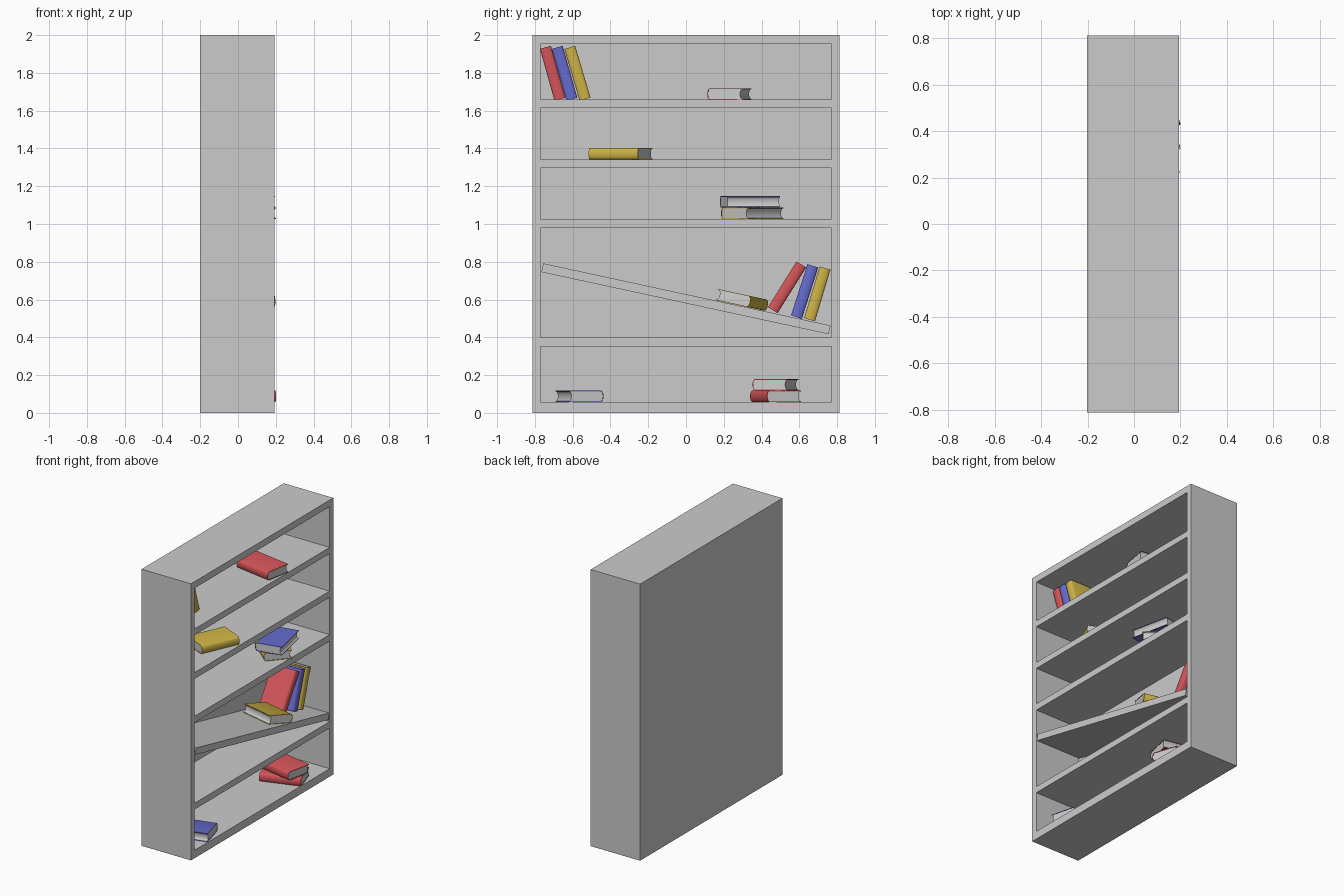
import bpy, bmesh
from math import radians, sin, cos, pi
from mathutils import Matrix, Vector

if "Cube" in bpy.data.objects:
    bpy.data.objects.remove(bpy.data.objects["Cube"])

X0, X1 = -0.202, 0.193          # back and open front of the bookcase
L, W, T = 0.285, 0.19, 0.06     # book height, width, thickness


def box(name, lo, hi):
    lo, hi = Vector(lo), Vector(hi)
    bpy.ops.mesh.primitive_cube_add(size=1)
    ob = bpy.context.object
    ob.name = name
    ob.data.transform(Matrix.Translation((lo + hi) / 2) @ Matrix.Diagonal((*(hi - lo), 1)))
    return ob


def material(name, col):
    m = bpy.data.materials.new(name)
    m.diffuse_color = (*col, 1)
    m.use_nodes = True
    m.node_tree.nodes["Principled BSDF"].inputs["Base Color"].default_value = m.diffuse_color
    return m


COLORS = {
    "red": material("red_cover", (0.66, 0.09, 0.10)),
    "blue": material("blue_cover", (0.13, 0.15, 0.62)),
    "yellow": material("yellow_cover", (0.62, 0.45, 0.06)),
}


def extrude_profile(name, pts, length, matrix, mat=None):
    """Extrude an x/z outline along y, centred on the origin."""
    bm = bmesh.new()
    f = bm.faces.new([bm.verts.new((x, -length / 2, z)) for x, z in pts])
    r = bmesh.ops.extrude_face_region(bm, geom=[f])
    bmesh.ops.translate(bm, vec=(0, length, 0),
                        verts=[v for v in r["geom"] if isinstance(v, bmesh.types.BMVert)])
    bmesh.ops.recalc_face_normals(bm, faces=bm.faces)
    me = bpy.data.meshes.new(name)
    bm.to_mesh(me)
    bm.free()
    ob = bpy.data.objects.new(name, me)
    bpy.context.collection.objects.link(ob)
    ob.matrix_world = matrix
    if mat:
        me.materials.append(mat)
    bpy.ops.object.select_all(action='DESELECT')
    ob.select_set(True)
    bpy.context.view_layer.objects.active = ob
    bpy.ops.object.shade_smooth_by_angle(angle=radians(35))
    return ob


def arc(cx, rx, rz, n=8):
    return [(cx + rx * cos(-pi / 2 + pi * i / n), rz * sin(-pi / 2 + pi * i / n)) for i in range(n + 1)]


def book(name, color, matrix):
    h, t, r = T / 2, 0.004, 0.014
    cx = W / 2 - r
    spine_out, spine_in = arc(cx, r, h), arc(cx, r - t, h - t)
    # cover: two boards joined by a rounded spine
    cover = [(-W / 2, -h)] + spine_out + [(-W / 2, h), (-W / 2, h - t)] + spine_in[::-1] + [(-W / 2, t - h)]
    extrude_profile(name + "_cover", cover, L, matrix, COLORS[color])
    # pages: block with a hollow fore-edge
    hollow = [(-x - W / 2 + 0.002, z) for x, z in arc(0, -0.012, h - t)]
    extrude_profile(name + "_pages", spine_in + hollow[::-1], L - 0.004, matrix)


# ---- bookcase carcass
for name, y in (("left_side", -0.813), ("right_side", 0.771)):
    box(name, (X0, y, 0), (X1, y + 0.042, 2))
box("back_panel", (X0, -0.771, 0), (X0 + 0.03, 0.771, 2))
boards = [("bottom_board", 0, 0.058), ("lower_shelf", 0.352, 0.398), ("middle_shelf", 0.98, 1.027),
          ("upper_shelf", 1.297, 1.342), ("high_shelf", 1.613, 1.658), ("top_board", 1.952, 2)]
for name, z0, z1 in boards:
    box(name, (X0 + 0.03, -0.771, z0), (X1, 0.771, z1))

# ---- collapsed, sloping shelf
TILT = radians(-12.2)
shelf = box("fallen_shelf", (X0 + 0.03, -0.778, -0.0235), (X1, 0.778, 0.0235))
shelf.matrix_world = Matrix.Translation((0, 0, 0.604)) @ Matrix.Rotation(TILT, 4, 'X')

# ---- lying books: name, colour, centre y, centre z, turn, front-most x, slope
lying = [
    ("high_flat_book", "red", 0.230, 1.688, -99.7, 0.190, 0),
    ("upper_flat_book", "yellow", -0.347, 1.372, -24, 0.190, 0),
    ("stack_top_book", "blue", 0.339, 1.118, 192, 0.197, 0),
    ("stack_bottom_book", "yellow", 0.350, 1.057, 229, 0.202, 0),
    ("sliding_book", "yellow", 0.299, 0.597, 70.5, 0.198, TILT),
    ("floor_book", "blue", -0.564, 0.088, 104.7, 0.190, 0),
    ("floor_stack_top", "red", 0.474, 0.149, -101.7, 0.192, 0),
    ("floor_stack_bottom", "red", 0.474, 0.088, -71.6, 0.202, 0),
]
for name, col, y, z, turn, xmax, slope in lying:
    a = radians(turn)
    x = xmax - (W * abs(cos(a)) + L * abs(sin(a))) / 2
    book(name, col, Matrix.Translation((x, y, z)) @ Matrix.Rotation(slope, 4, 'X') @ Matrix.Rotation(a, 4, 'Z'))

# ---- leaning books: name, colour, centre y, centre z, lean from vertical
leaning = [
    ("high_leaning_1", "red", -0.706, 1.798, -15.6),
    ("high_leaning_2", "blue", -0.643, 1.798, -15.8),
    ("high_leaning_3", "yellow", -0.575, 1.798, -16.5),
    ("fallen_leaning_1", "red", 0.535, 0.665, 32),
    ("fallen_leaning_2", "blue", 0.628, 0.643, 17.7),
    ("fallen_leaning_3", "yellow", 0.695, 0.630, 16.7),
]
for name, col, y, z, lean in leaning:
    book(name, col, Matrix.Translation((0.055 - W / 2, y, z)) @ Matrix.Rotation(radians(90 - lean), 4, 'X'))
